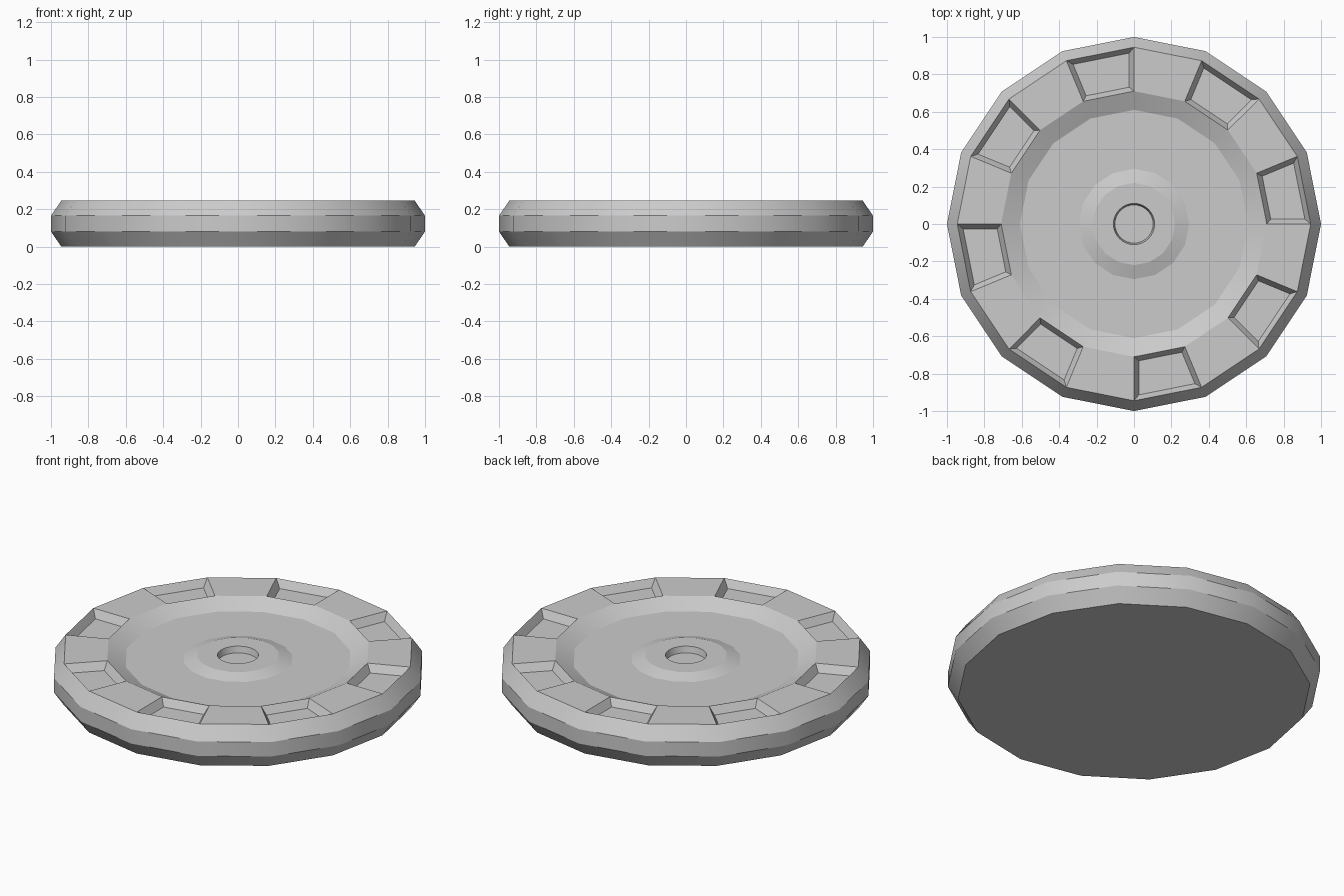
import bpy, bmesh, math

if "Cube" in bpy.data.objects:
    bpy.data.objects.remove(bpy.data.objects["Cube"])

SIDES, HOLE_SIDES = 16, 32
bm = bmesh.new()


def ring(radius, z, n):
    return [bm.verts.new((radius * math.cos(2 * math.pi * i / n),
                          radius * math.sin(2 * math.pi * i / n), z)) for i in range(n)]


def skin(a, b):
    n = len(a)
    return [bm.faces.new((a[i], a[(i + 1) % n], b[(i + 1) % n], b[i])) for i in range(n)]


# Disc body: lower bevel, side, upper bevel, flat rim, dished centre, raised hub
profile = [(0.945, 0), (1, 0.08), (1, 0.165), (0.945, 0.245),
           (0.71, 0.245), (0.61, 0.198), (0.295, 0.198), (0.22, 0.222)]
rings = [ring(r, z, SIDES) for r, z in profile]
bands = [skin(a, b) for a, b in zip(rings, rings[1:])]
bm.faces.new(rings[0][::-1])

# Round blind hole in the hub
lip, base = ring(0.11, 0.222, HOLE_SIDES), ring(0.102, 0.186, HOLE_SIDES)
for i in range(SIDES):
    j = (i + 1) % SIDES
    bm.faces.new((rings[-1][i], rings[-1][j], lip[2 * j], lip[2 * i + 1], lip[2 * i]))
skin(lip, base)
bm.faces.new(base)

# Eight pockets sunk into every other rim face
pockets = bands[3][::2]
bmesh.ops.inset_individual(bm, faces=pockets, thickness=0.052, use_even_offset=True)
bmesh.ops.inset_individual(bm, faces=pockets, thickness=0.026, depth=-0.045,
                           use_even_offset=True)

# Smooth around the disc, crisp along every ring
bm.normal_update()
for f in bm.faces:
    f.smooth = True
for e in bm.edges:
    level = abs(e.verts[0].co.z - e.verts[1].co.z) < 1e-4
    e.smooth = not level and e.calc_face_angle(0) < math.radians(24)

mesh = bpy.data.meshes.new("disc")
bm.to_mesh(mesh)
bm.free()
disc = bpy.data.objects.new("disc", mesh)
bpy.context.collection.objects.link(disc)
